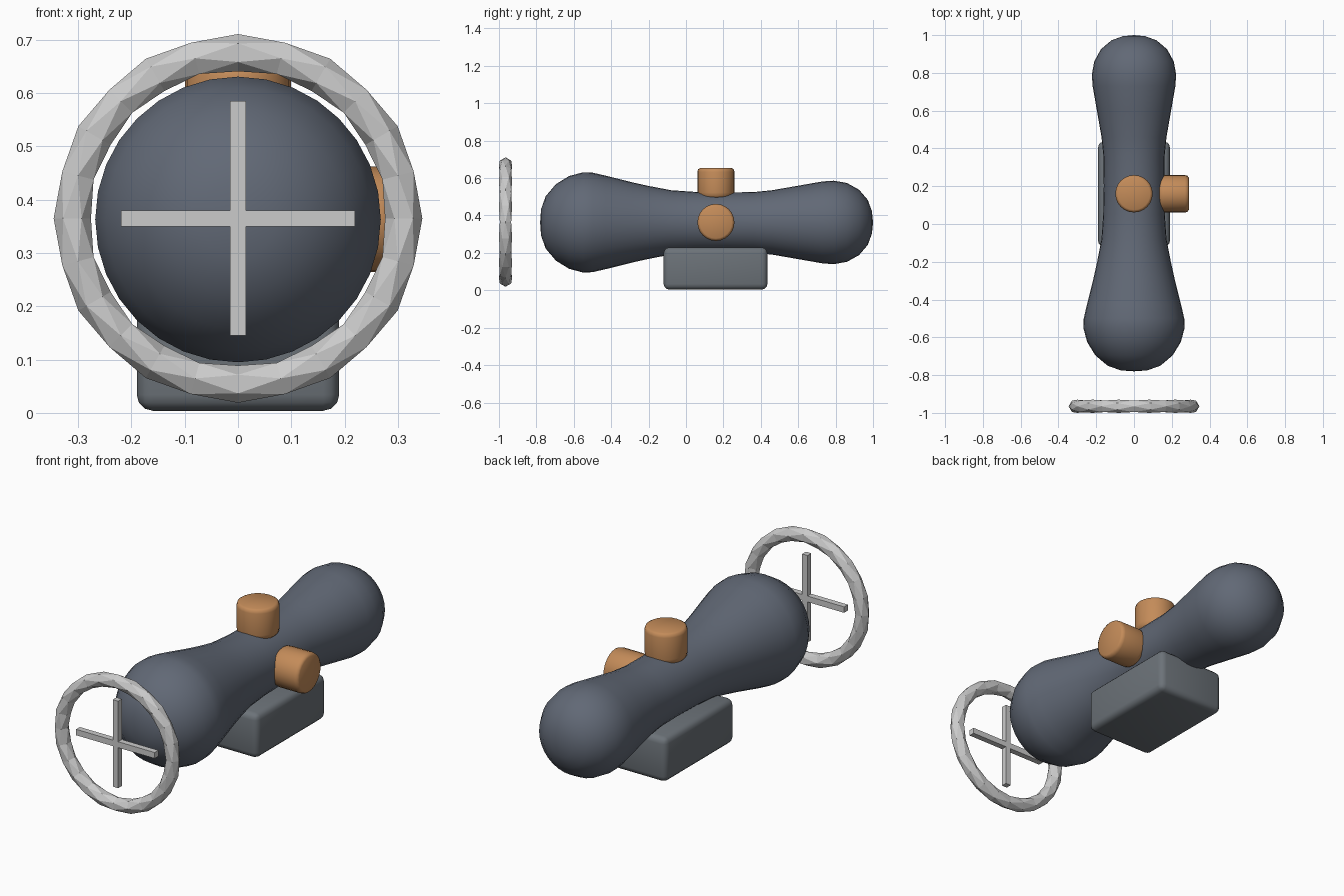
import bpy, bmesh, math
from mathutils import Matrix, Vector

if "Cube" in bpy.data.objects:
    bpy.data.objects.remove(bpy.data.objects["Cube"])

CZ = 0.363  # height of the optical axis


def material(name, rgb):
    m = bpy.data.materials.new(name)
    m.diffuse_color = (*rgb, 1)
    m.use_nodes = True
    m.node_tree.nodes["Principled BSDF"].inputs["Base Color"].default_value = m.diffuse_color
    return m


SLATE = material("slate", (0.12, 0.14, 0.18))
STEEL = material("steel", (0.15, 0.17, 0.19))
COPPER = material("copper", (0.55, 0.26, 0.10))


def finish(bm, name, mat=None, smooth=None):
    bmesh.ops.recalc_face_normals(bm, faces=bm.faces)
    me = bpy.data.meshes.new(name)
    bm.to_mesh(me)
    bm.free()
    ob = bpy.data.objects.new(name, me)
    bpy.context.collection.objects.link(ob)
    if mat:
        me.materials.append(mat)
    if smooth:
        bpy.ops.object.select_all(action='DESELECT')
        ob.select_set(True)
        bpy.context.view_layer.objects.active = ob
        bpy.ops.object.shade_smooth_by_angle(angle=math.radians(smooth))
    return ob


def lathe(name, profile, place, sides, mat):
    """Revolve (radius, height) points around local z, then place."""
    bm = bmesh.new()
    vs = [bm.verts.new((r, 0, h)) for r, h in profile]
    es = [bm.edges.new(p) for p in zip(vs, vs[1:])]
    bmesh.ops.spin(bm, geom=vs + es, cent=(0, 0, 0), axis=(0, 0, 1),
                   angle=2 * math.pi, steps=sides, use_duplicate=False)
    bmesh.ops.remove_doubles(bm, verts=bm.verts, dist=1e-4)
    bm.transform(place)
    return finish(bm, name, mat, 50)


def box(name, size, loc, bevel=0, mat=None, smooth=None):
    bm = bmesh.new()
    bmesh.ops.create_cube(bm, size=1, matrix=Matrix.Translation(loc) @ Matrix.Diagonal((*size, 1)))
    if bevel:
        bmesh.ops.bevel(bm, geom=bm.edges[:], offset=bevel, segments=3,
                        profile=0.5, affect='EDGES')
    return finish(bm, name, mat, smooth)


# Main tube: rounded bell at each end, slim waist
tube = [(0, -0.78), (0.07, -0.775), (0.14, -0.75), (0.205, -0.695), (0.248, -0.625),
        (0.268, -0.55), (0.266, -0.50), (0.25, -0.43), (0.215, -0.29), (0.195, -0.2),
        (0.172, -0.08), (0.163, 0.05), (0.16, 0.2), (0.162, 0.36), (0.172, 0.46),
        (0.198, 0.61), (0.219, 0.73), (0.223, 0.79), (0.211, 0.86), (0.175, 0.925),
        (0.12, 0.972), (0.06, 0.994), (0, 1.0)]
to_y = Matrix.Rotation(-math.pi / 2, 4, 'X')
lathe("scope_tube", tube, Matrix.Translation((0, 0, CZ)) @ to_y, 32, SLATE)

# Mount block underneath
box("mount_base", (0.38, 0.555, 0.225), (0, 0.158, 0.1165), 0.03, STEEL, 40)

# Adjustment knobs: one on top, one on the right
knob = [(0, 0.13), (0.085, 0.13), (0.096, 0.142), (0.099, 0.16), (0.099, 0.27),
        (0.095, 0.284), (0.085, 0.29), (0, 0.29)]
hub = Matrix.Translation((0, 0.16, CZ))
lathe("top_knob", knob, hub, 24, COPPER)
lathe("side_knob", knob, hub @ Matrix.Rotation(math.pi / 2, 4, 'Y'), 24, COPPER)

# Faceted sight ring in front
bm = bmesh.new()
MAJOR, MINOR, SEG, TUBE = 0.311, 0.035, 24, 6
grid = []
for i in range(SEG):
    a = 2 * math.pi * i / SEG
    grid.append([])
    for j in range(TUBE):
        b = 2 * math.pi * (j + 0.5 * (i % 2)) / TUBE
        r = MAJOR + MINOR * math.cos(b)
        grid[-1].append(bm.verts.new((r * math.cos(a), -0.965 + MINOR * math.sin(b),
                                      0.365 + r * math.sin(a))))
for i in range(SEG):
    for j in range(TUBE):
        p, q, k = grid[i], grid[(i + 1) % SEG], (j + 1) % TUBE
        # alternate the diagonals to follow the staggered rings
        if i % 2 == 0:
            tris = (p[j], p[k], q[j]), (p[k], q[k], q[j])
        else:
            tris = (p[j], q[k], q[j]), (p[j], p[k], q[k])
        for t in tris:
            bm.faces.new(t)
finish(bm, "sight_ring")

# Crosshair floating inside the ring
box("crosshair_vertical", (0.03, 0.03, 0.44), (0, -0.965, 0.365))
box("crosshair_horizontal", (0.44, 0.03, 0.03), (0, -0.965, 0.365))
